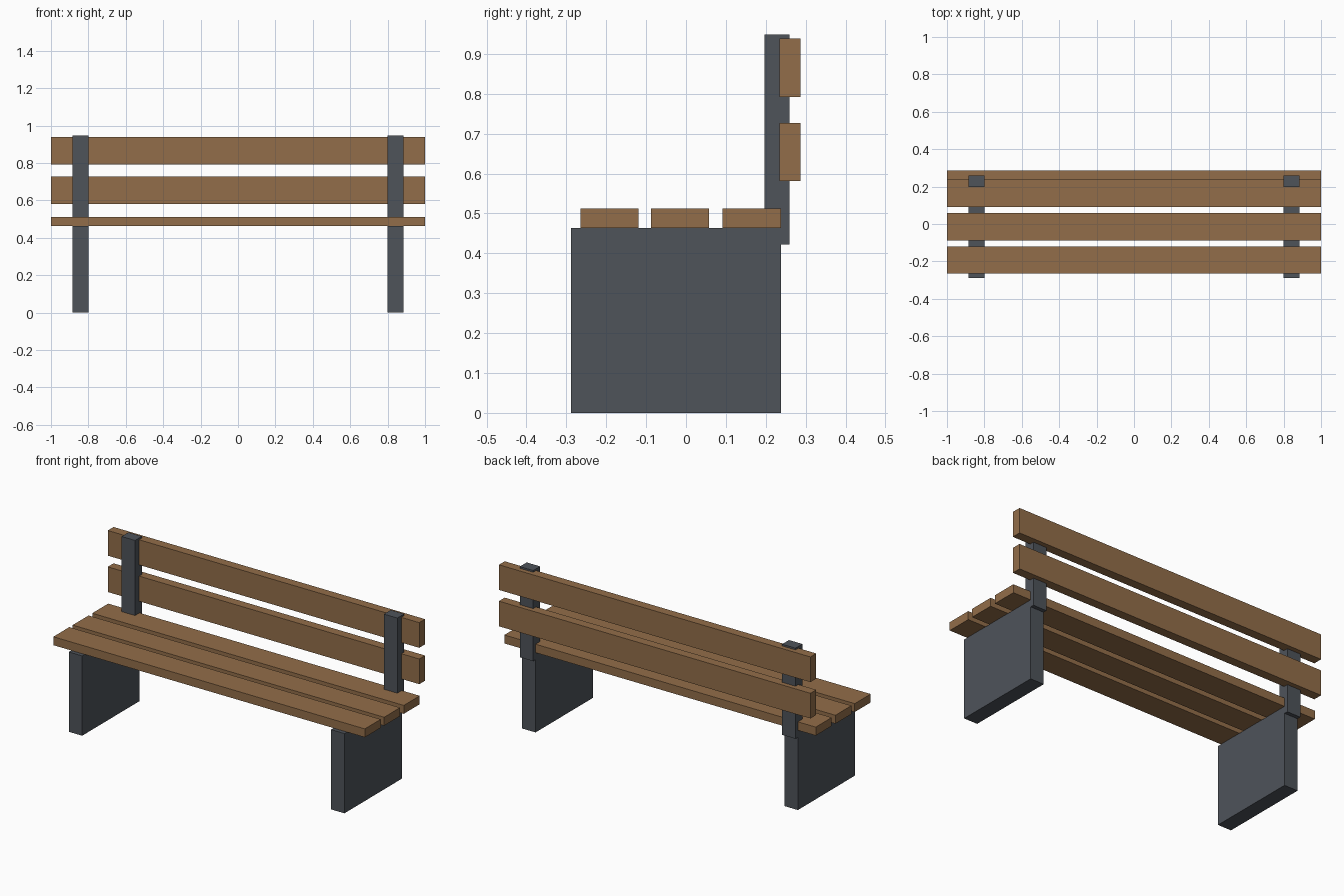
import bpy

if "Cube" in bpy.data.objects:
    bpy.data.objects.remove(bpy.data.objects["Cube"])


def material(name, color):
    m = bpy.data.materials.new(name)
    m.diffuse_color = (*color, 1.0)
    m.use_nodes = True
    m.node_tree.nodes["Principled BSDF"].inputs["Base Color"].default_value = m.diffuse_color
    return m


wood = material("brown_wood", (0.29, 0.155, 0.067))
metal = material("dark_grey", (0.077, 0.087, 0.102))


def box(name, xr, yr, zr, mat):
    """Box spanning the given (min, max) ranges."""
    ranges = (xr, yr, zr)
    bpy.ops.mesh.primitive_cube_add(size=1, location=[(a + b) / 2 for a, b in ranges])
    ob = bpy.context.object
    ob.name = name
    ob.scale = [b - a for a, b in ranges]
    bpy.ops.object.transform_apply(location=False, rotation=False, scale=True)
    ob.data.materials.append(mat)
    return ob


# Slab legs and back posts on both sides
for side, x in (("left", -0.842), ("right", 0.842)):
    xr = (x - 0.043, x + 0.043)
    box(f"{side}_leg", xr, (-0.288, 0.238), (0.0, 0.463), metal)
    box(f"{side}_back_post", xr, (0.197, 0.26), (0.422, 0.948), metal)

# Three seat slats
for i, y in enumerate((-0.192, -0.015, 0.165)):
    box(f"seat_slat_{i + 1}", (-1, 1), (y - 0.073, y + 0.073), (0.463, 0.512), wood)

# Two backrest slats behind the posts
for i, z in enumerate((0.654, 0.865)):
    box(f"back_slat_{i + 1}", (-1, 1), (0.234, 0.287), (z - 0.073, z + 0.073), wood)
